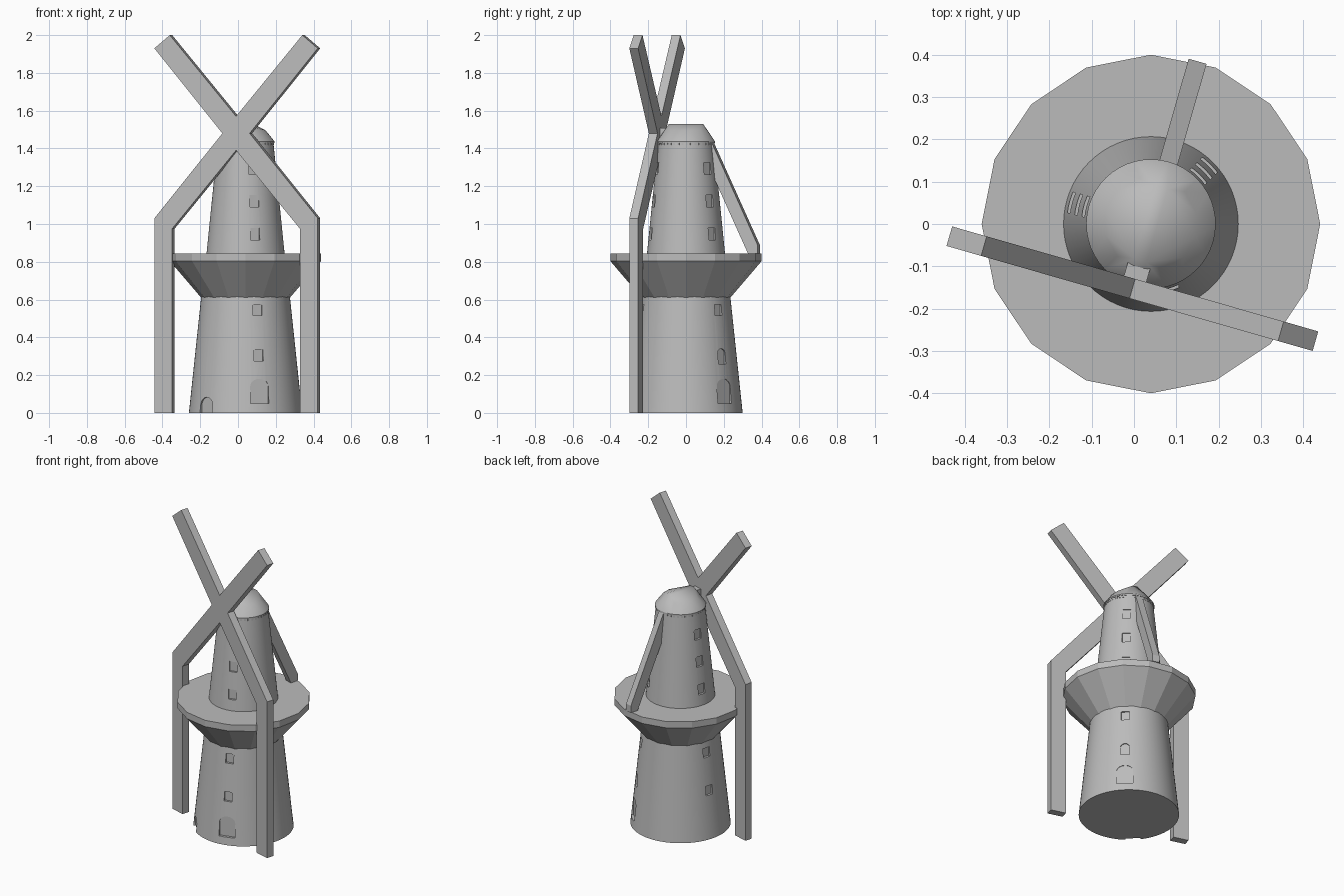
import bpy, bmesh
from math import sin, cos, pi, radians
from mathutils import Matrix, Vector

if "Cube" in bpy.data.objects:
    bpy.data.objects.remove(bpy.data.objects["Cube"])

CENTRE = Matrix.Translation((0.04, 0, 0))
HEAD = CENTRE @ Matrix.Rotation(radians(-16), 4, 'Z')  # turned windmill head

stone = bpy.data.materials.new("plain_grey")
stone.use_nodes = True
GREY = (0.5, 0.5, 0.5, 1)
stone.diffuse_color = GREY
stone.node_tree.nodes["Principled BSDF"].inputs["Base Color"].default_value = GREY


def finish(name, bm, matrix=CENTRE, smooth=False):
    bmesh.ops.recalc_face_normals(bm, faces=bm.faces[:])
    mesh = bpy.data.meshes.new(name)
    bm.to_mesh(mesh)
    bm.free()
    mesh.materials.append(stone)
    ob = bpy.data.objects.new(name, mesh)
    ob.matrix_world = matrix
    bpy.context.collection.objects.link(ob)
    if smooth:
        smooth_object(ob)
    return ob


def smooth_object(ob):
    bpy.ops.object.select_all(action='DESELECT')
    ob.select_set(True)
    bpy.context.view_layer.objects.active = ob
    bpy.ops.object.shade_smooth_by_angle(angle=radians(30))


def lathe(profile, sides):
    """Closed solid of revolution from (radius, height) pairs."""
    bm = bmesh.new()
    rings = [[bm.verts.new((r * cos(2 * pi * i / sides), r * sin(2 * pi * i / sides), z))
              for i in range(sides)] for r, z in profile]
    for low, high in zip(rings, rings[1:]):
        for i in range(sides):
            j = (i + 1) % sides
            bm.faces.new((low[i], low[j], high[j], high[i]))
    bm.faces.new(rings[0])
    bm.faces.new(rings[-1])
    return bm


def prism(bm, points, step):
    """Extrude a closed outline by the step vector."""
    face = bm.faces.new([bm.verts.new(p) for p in points])
    new = bmesh.ops.extrude_face_region(bm, geom=[face])["geom"]
    bmesh.ops.translate(bm, vec=step, verts=[v for v in new if isinstance(v, bmesh.types.BMVert)])


def opening(bm, angle, inner, z0, z1, width, arch=0.0):
    """Upright cutter for a window or door, optionally with a round top."""
    h = width / 2
    outline = [(-h, z0), (h, z0)]
    if arch:
        outline += [(h * cos(pi * i / 10), z1 - arch + arch * sin(pi * i / 10)) for i in range(11)]
    else:
        outline += [(h, z1), (-h, z1)]
    a = radians(angle)
    out, side = Vector((cos(a), sin(a), 0)), Vector((-sin(a), cos(a), 0))
    prism(bm, [out * inner + side * s + Vector((0, 0, z)) for s, z in outline], out * 0.15)


def carve(target, cutter_bm, name):
    cutter = finish(name, cutter_bm)
    cutter.hide_render = True
    cutter.hide_set(True)
    mod = target.modifiers.new("openings", 'BOOLEAN')
    mod.object = cutter
    mod.solver = 'EXACT'
    bpy.context.view_layer.objects.active = target
    bpy.ops.object.modifier_apply(modifier=mod.name)
    bpy.data.objects.remove(cutter)
    smooth_object(target)


# Lower tower with doors and windows
LOWER = ((0.30, 0), (0.212, 0.83))
UPPER = ((0.208, 0.83), (0.147, 1.435))


def wall(tower, z):
    (r0, z0), (r1, z1) = tower
    return r0 + (r1 - r0) * (z - z0) / (z1 - z0)


lower_tower = finish("lower_tower", lathe(LOWER, 64))
cut = bmesh.new()
for angle in (45, 165, 285):
    opening(cut, angle, wall(LOWER, 0.515) - 0.015, 0.515, 0.575, 0.05)
    if angle == 45:
        opening(cut, angle, wall(LOWER, 0.26) - 0.015, 0.26, 0.34, 0.055, 0.025)
    else:
        opening(cut, angle, wall(LOWER, 0.275) - 0.015, 0.275, 0.335, 0.05)
    if angle != 165:
        opening(cut, angle, wall(LOWER, 0.05) - 0.018, 0.05, 0.18, 0.1, 0.04)
opening(cut, 225, wall(LOWER, 0) - 0.018, -0.02, 0.083, 0.09, 0.045)
carve(lower_tower, cut, "lower_openings")

# Upper tower with three columns of windows
upper_tower = finish("upper_tower", lathe(UPPER, 64))
cut = bmesh.new()
for angle in (45, 165, 285):
    for z in (0.915, 1.09, 1.262):
        opening(cut, angle, wall(UPPER, z) - 0.014, z, z + 0.064, 0.05)
carve(upper_tower, cut, "upper_openings")

# Flared gallery platform
finish("gallery", lathe([(0.235, 0.61), (0.40, 0.803), (0.40, 0.845)], 16))

# Cap: round base, shoulder and short ridge wrapped in a hull
bm = bmesh.new()
for radius, z, sides in ((0.153, 1.43, 48), (0.153, 1.438, 48), (0.11, 1.495, 12)):
    for i in range(sides):
        bm.verts.new((radius * cos(2 * pi * i / sides), radius * sin(2 * pi * i / sides), z))
for x in (-0.015, 0.015):
    for y in (-0.09, 0.09):
        bm.verts.new((x, y, 1.53))
bmesh.ops.convex_hull(bm, input=bm.verts[:])
finish("cap", bm, HEAD, smooth=True)

# Small teeth under the cap rim
bm = bmesh.new()
for i in range(40):
    place = Matrix.Rotation(2 * pi * i / 40, 4, 'Z') @ Matrix.Translation((0.147, 0, 1.424))
    bmesh.ops.create_cube(bm, size=1, matrix=place @ Matrix.Diagonal((0.008, 0.012, 0.014, 1)))
finish("cap_teeth", bm, HEAD)

# Sail shaft
bm = bmesh.new()
bmesh.ops.create_cube(bm, size=1, matrix=Matrix.Translation((0, -0.1, 1.48))
                      @ Matrix.Diagonal((0.055, 0.11, 0.055, 1)))
finish("sail_shaft", bm, HEAD)

# Crossed sails with the lower pair bent down to the ground
half = [(0.365, 2.0), (0.45, 1.93), (0.075, 1.48), (0.45, 1.03),
        (0.45, 0), (0.352, 0), (0.352, 0.975)]
outline = [(0, 1.57)] + half + [(0, 1.39)] + [(-x, z) for x, z in reversed(half)]
bm = bmesh.new()
prism(bm, [(x, -0.183, z) for x, z in outline], Vector((0, 0.048, 0)))
finish("sails", bm, HEAD)

# Tail pole down to the gallery
tail = [(0.12, 1.43), (0.148, 1.43), (0.40, 0.89), (0.40, 0.845), (0.347, 0.845), (0.12, 1.33)]
bm = bmesh.new()
prism(bm, [(-0.022, y, z) for y, z in tail], Vector((0.044, 0, 0)))
finish("tail_pole", bm, HEAD)
